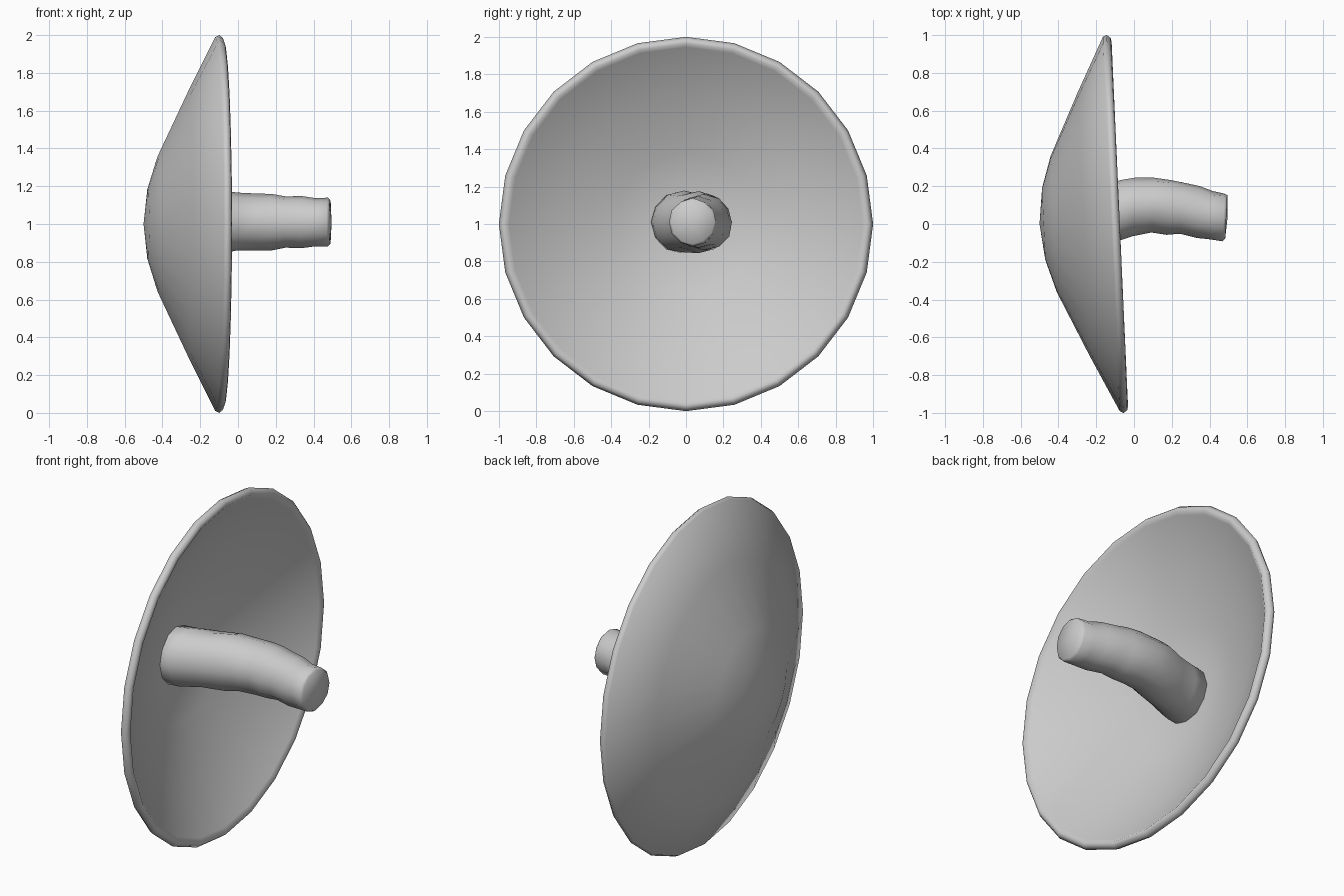
import bpy, bmesh, math, random

random.seed(4)
cube = bpy.data.objects.get("Cube")
if cube:
    bpy.data.objects.remove(cube, do_unlink=True)

grey = bpy.data.materials.new("plain grey")
grey.use_nodes = True
colour = (0.6, 0.6, 0.6, 1)
grey.diffuse_color = colour
grey.node_tree.nodes["Principled BSDF"].inputs["Base Color"].default_value = colour


def loft(name, rings, sides, tilt=0.0, wobble=0.0):
    """Skin rings (x, y, z, radius) along x; a zero radius makes a pole."""
    bm = bmesh.new()
    loops = []
    for x, y, z, r in rings:
        loop = []
        for i in range(sides if r else 1):
            a = 2 * math.pi * i / sides
            rr = r * (1 + random.uniform(-wobble, wobble))
            dy, dz = rr * math.sin(a), rr * math.cos(a)
            loop.append(bm.verts.new((x - tilt * dy, y + dy, z + dz)))
        loops.append(loop)
    for a, b in zip(loops, loops[1:]):
        for i in range(sides):
            j = (i + 1) % sides
            quad = [a[i % len(a)], a[j % len(a)], b[j % len(b)], b[i % len(b)]]
            bm.faces.new(list(dict.fromkeys(quad)))
    bmesh.ops.recalc_face_normals(bm, faces=bm.faces)
    mesh = bpy.data.meshes.new(name)
    bm.to_mesh(mesh)
    bm.free()
    mesh.materials.append(grey)
    mesh.shade_smooth()
    obj = bpy.data.objects.new(name, mesh)
    bpy.context.collection.objects.link(obj)
    return obj


# Cap: outer dome, rounded rim, hollow underside (x, radius)
cap_profile = [
    (-0.5, 0), (-0.478, 0.19), (-0.425, 0.36), (-0.265, 0.70), (-0.12, 0.99),
    (-0.1, 1.0), (-0.08, 0.985), (-0.075, 0.965), (-0.09, 0.945),
    (-0.22, 0.70), (-0.35, 0.38), (-0.39, 0.2), (-0.4, 0),
]
loft("mushroom_cap", [(x, 0, 1, r) for x, r in cap_profile], 24, tilt=0.045)

# Stem: bent, slightly lumpy, with a rounded flat end (x, y, z, radius)
stem_path = [
    (-0.44, -0.03, 1.01, 0), (-0.43, -0.03, 1.01, 0.165),
    (-0.32, -0.01, 1.01, 0.165), (-0.2, 0.03, 1.01, 0.16),
    (-0.08, 0.07, 1.01, 0.163), (0.0, 0.09, 1.01, 0.153),
    (0.1, 0.1, 1.01, 0.148), (0.18, 0.09, 1.01, 0.146),
    (0.25, 0.085, 1.01, 0.138), (0.34, 0.062, 1.01, 0.136),
    (0.41, 0.045, 1.01, 0.127), (0.475, 0.035, 1.01, 0.127),
    (0.488, 0.035, 1.01, 0.115), (0.495, 0.035, 1.01, 0),
]
loft("mushroom_stem", stem_path, 12, tilt=-0.05, wobble=0.025)
